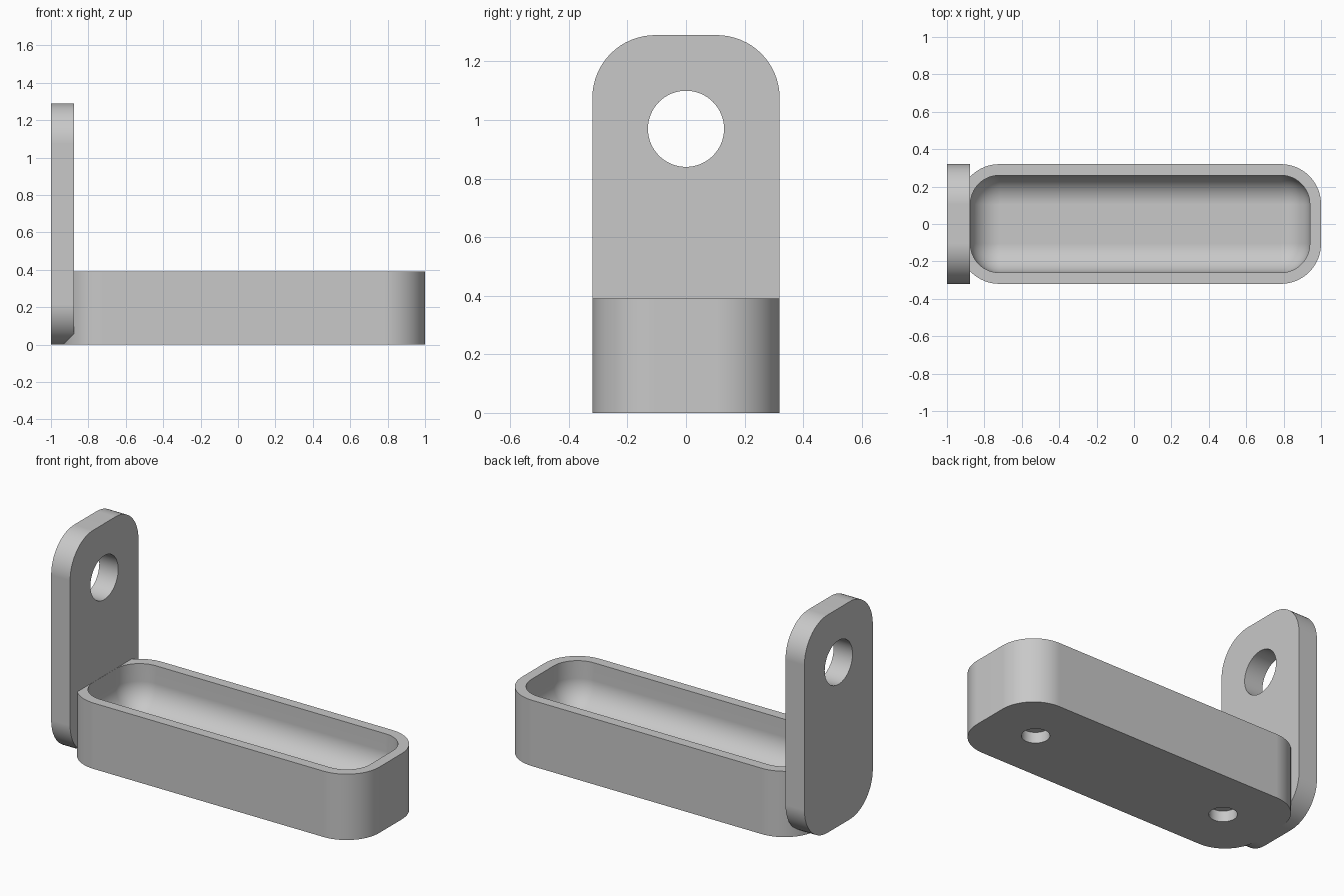
import bpy
import bmesh
from math import sin, cos, pi, radians
from mathutils import Matrix, Vector

cube = bpy.data.objects.get("Cube")
if cube:
    bpy.data.objects.remove(cube, do_unlink=True)

grey = bpy.data.materials.new("plain grey")
grey.use_nodes = True
grey.diffuse_color = (0.58, 0.58, 0.58, 1)
grey.node_tree.nodes["Principled BSDF"].inputs["Base Color"].default_value = grey.diffuse_color

STEPS = 16      # segments per rounded corner
CORNER = 0.215  # outer corner radius
CORE_Y = 0.105  # half width of the flat between corners


def outline(u0, u1, v0, v1, r):
    """Rounded rectangle: arcs of radius r around four corner centres."""
    centres = [(u1, v1), (u0, v1), (u0, v0), (u1, v0)]
    return [(cu + r * cos((q + i / STEPS) * pi / 2), cv + r * sin((q + i / STEPS) * pi / 2))
            for q, (cu, cv) in enumerate(centres) for i in range(STEPS + 1)]


def loft(name, core, levels, frame=Matrix()):
    """Skin a stack of (radius, height) outlines and cap both ends."""
    bm = bmesh.new()
    rings = [[bm.verts.new(frame @ Vector((u, v, h))) for u, v in outline(*core, r)]
             for r, h in levels]
    n = len(rings[0])
    for a, b in zip(rings, rings[1:]):
        for i in range(n):
            j = (i + 1) % n
            bm.faces.new((a[i], a[j], b[j], b[i]))
    bm.faces.new(rings[0][::-1])
    bm.faces.new(rings[-1])
    bmesh.ops.remove_doubles(bm, verts=bm.verts, dist=1e-5)
    bmesh.ops.recalc_face_normals(bm, faces=bm.faces)
    mesh = bpy.data.meshes.new(name)
    bm.to_mesh(mesh)
    bm.free()
    mesh.materials.append(grey)
    obj = bpy.data.objects.new(name, mesh)
    bpy.context.collection.objects.link(obj)
    return obj


def activate(obj):
    bpy.ops.object.select_all(action='DESELECT')
    obj.select_set(True)
    bpy.context.view_layer.objects.active = obj


def drill(obj, location, radius, depth, rotation=(0, 0, 0)):
    bpy.ops.mesh.primitive_cylinder_add(vertices=64, radius=radius, depth=depth,
                                        location=location, rotation=rotation)
    cutter = bpy.context.object
    cutter.hide_render = True
    cutter.data.materials.append(grey)
    activate(obj)
    mod = obj.modifiers.new("drill", 'BOOLEAN')
    mod.operation = 'DIFFERENCE'
    mod.solver = 'EXACT'
    mod.object = cutter
    bpy.ops.object.modifier_apply(modifier=mod.name)
    bpy.data.objects.remove(cutter, do_unlink=True)


def finish(obj):
    activate(obj)
    bpy.ops.object.shade_smooth_by_angle(angle=radians(30))
    obj.modifiers.new("even shading", 'WEIGHTED_NORMAL').keep_sharp = True


# Tray: straight outside, flat rim, hollow with a fully rounded floor edge
INNER, RIM, FLOOR = 0.155, 0.39, 0.13
fillet = [(INNER * cos(i / STEPS * pi / 2), FLOOR + INNER * (1 - sin(i / STEPS * pi / 2)))
          for i in range(STEPS + 1)]
tray = loft("tray", (-0.72, 0.785, -CORE_Y, CORE_Y),
            [(CORNER, 0), (CORNER, RIM), (INNER, RIM)] + fillet)

# Two blind holes under the tray
for side in (-1, 1):
    drill(tray, (0.0325 + side * 0.65, 0, 0), 0.076, 0.13)
finish(tray)

# Upright mounting plate with a round through hole
upright = Matrix(((0, 0, 1, 0), (1, 0, 0, 0), (0, 1, 0, 0), (0, 0, 0, 1)))
plate = loft("mounting_plate", (-CORE_Y, CORE_Y, CORNER, 1.075),
             [(CORNER, -1.0), (CORNER, -0.876)], upright)
drill(plate, (-0.94, 0, 0.97), 0.13, 0.4, (0, pi / 2, 0))
finish(plate)
